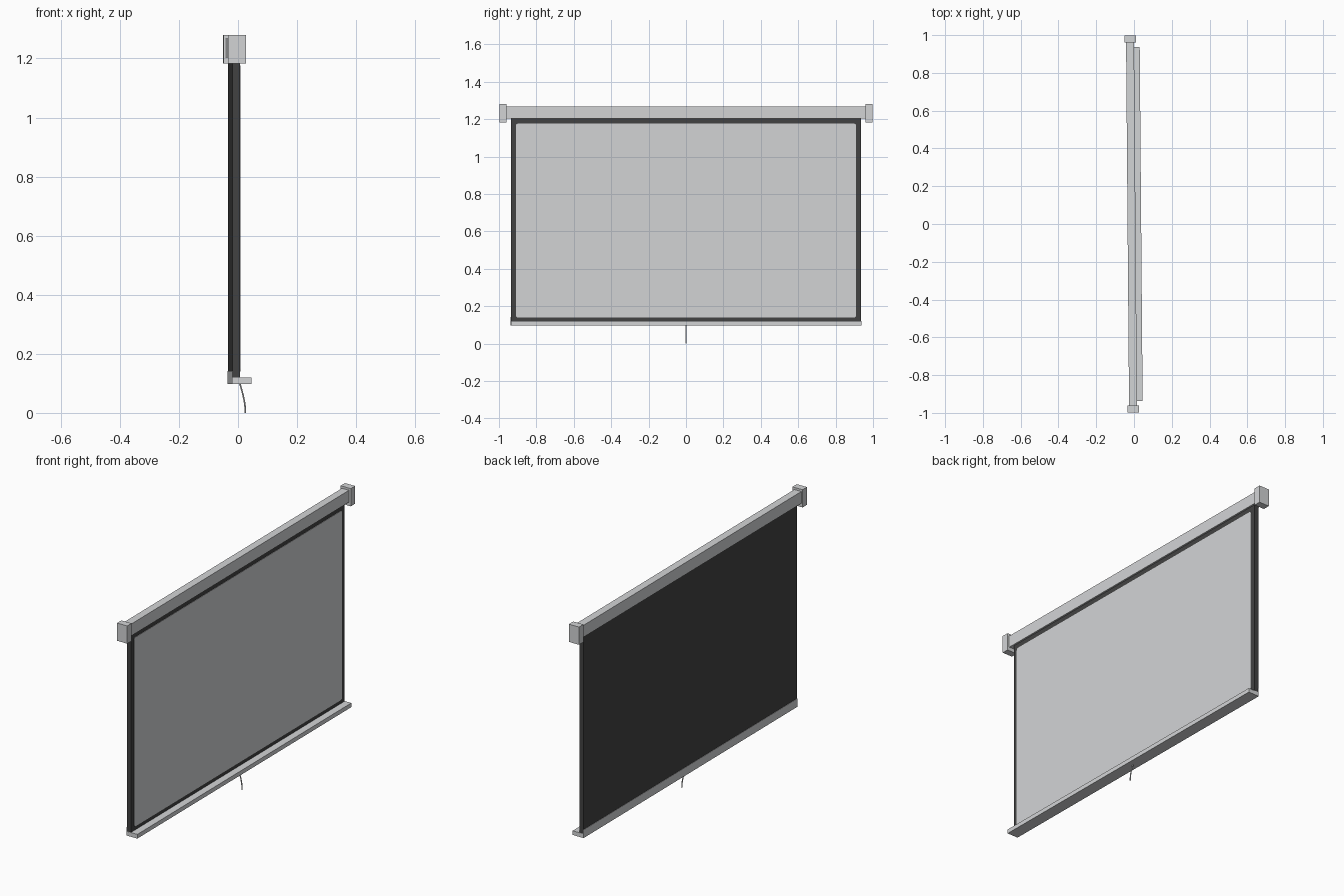
import bpy, bmesh, math
from mathutils import Matrix

if "Cube" in bpy.data.objects:
    bpy.data.objects.remove(bpy.data.objects["Cube"])

# The whole screen is turned very slightly about z
TURN = Matrix.Rotation(0.0082, 4, 'Z')


def material(name, rgb):
    m = bpy.data.materials.new(name)
    m.diffuse_color = (*rgb, 1)
    m.use_nodes = True
    m.node_tree.nodes["Principled BSDF"].inputs["Base Color"].default_value = m.diffuse_color
    return m


LIGHT = material("light_grey", (0.65, 0.66, 0.67))
DARK = material("black_fabric", (0.055, 0.055, 0.055))


def add_object(name, bm, mat):
    bmesh.ops.recalc_face_normals(bm, faces=bm.faces)
    mesh = bpy.data.meshes.new(name)
    bm.to_mesh(mesh)
    bm.free()
    mesh.materials.append(mat)
    ob = bpy.data.objects.new(name, mesh)
    ob.matrix_world = TURN
    bpy.context.collection.objects.link(ob)
    return ob


def box(name, x, y, z, mat, corner=0):
    """Box from (min, max) ranges; corner rounds the edges running along x."""
    bm = bmesh.new()
    bmesh.ops.create_cube(bm, size=1)
    for v in bm.verts:
        v.co = [r[0] + (c + 0.5) * (r[1] - r[0]) for c, r in zip(v.co, (x, y, z))]
    if corner:
        edges = [e for e in bm.edges
                 if abs(e.verts[0].co.x - e.verts[1].co.x) > 1e-5]
        bmesh.ops.bevel(bm, geom=edges, offset=corner, segments=4,
                        affect='EDGES', profile=0.5)
    return add_object(name, bm, mat)


# Roller case with an end cap on each side
box("roller_case", (-0.034, 0.008), (-0.97, 0.97), (1.203, 1.268), LIGHT)
for side, name in ((-1, "end_cap_front"), (1, "end_cap_back")):
    box(name, (-0.042, 0.019), sorted((side * 0.96, side * 0.998)),
        (1.183, 1.28), LIGHT)

# Black backing sheet and the pale projection surface on its +x side
box("backing_sheet", (-0.026, -0.001), (-0.935, 0.935), (0.118, 1.21), DARK)
box("projection_surface", (-0.003, 0.001), (-0.91, 0.91), (0.14, 1.176),
    LIGHT, corner=0.012)

# Bottom bar: wide foot with a thin lip rising behind the sheet
profile = [(-0.0275, 0.097), (0.038, 0.097), (0.038, 0.12),
           (-0.0255, 0.12), (-0.0255, 0.142), (-0.0275, 0.142)]
bm = bmesh.new()
face = bm.faces.new([bm.verts.new((x, -0.937, z)) for x, z in profile])
ext = bmesh.ops.extrude_face_region(bm, geom=[face])["geom"]
bmesh.ops.translate(bm, vec=(0, 1.874, 0),
                    verts=[g for g in ext if isinstance(g, bmesh.types.BMVert)])
add_object("bottom_bar", bm, LIGHT)

# Pull cord: a thin curved tube hanging from the bar
curve = bpy.data.curves.new("pull_cord", 'CURVE')
curve.dimensions = '3D'
curve.bevel_depth = 0.003
curve.bevel_resolution = 1
curve.use_fill_caps = True
spline = curve.splines.new('POLY')
spline.points.add(8)
for i, p in enumerate(spline.points):
    t = i / 8
    p.co = (0.006 + 0.019 * math.sin(t * math.pi / 2), 0, 0.1 * (1 - t), 1)
curve.materials.append(LIGHT)
cord = bpy.data.objects.new("pull_cord", curve)
cord.matrix_world = TURN
bpy.context.collection.objects.link(cord)
